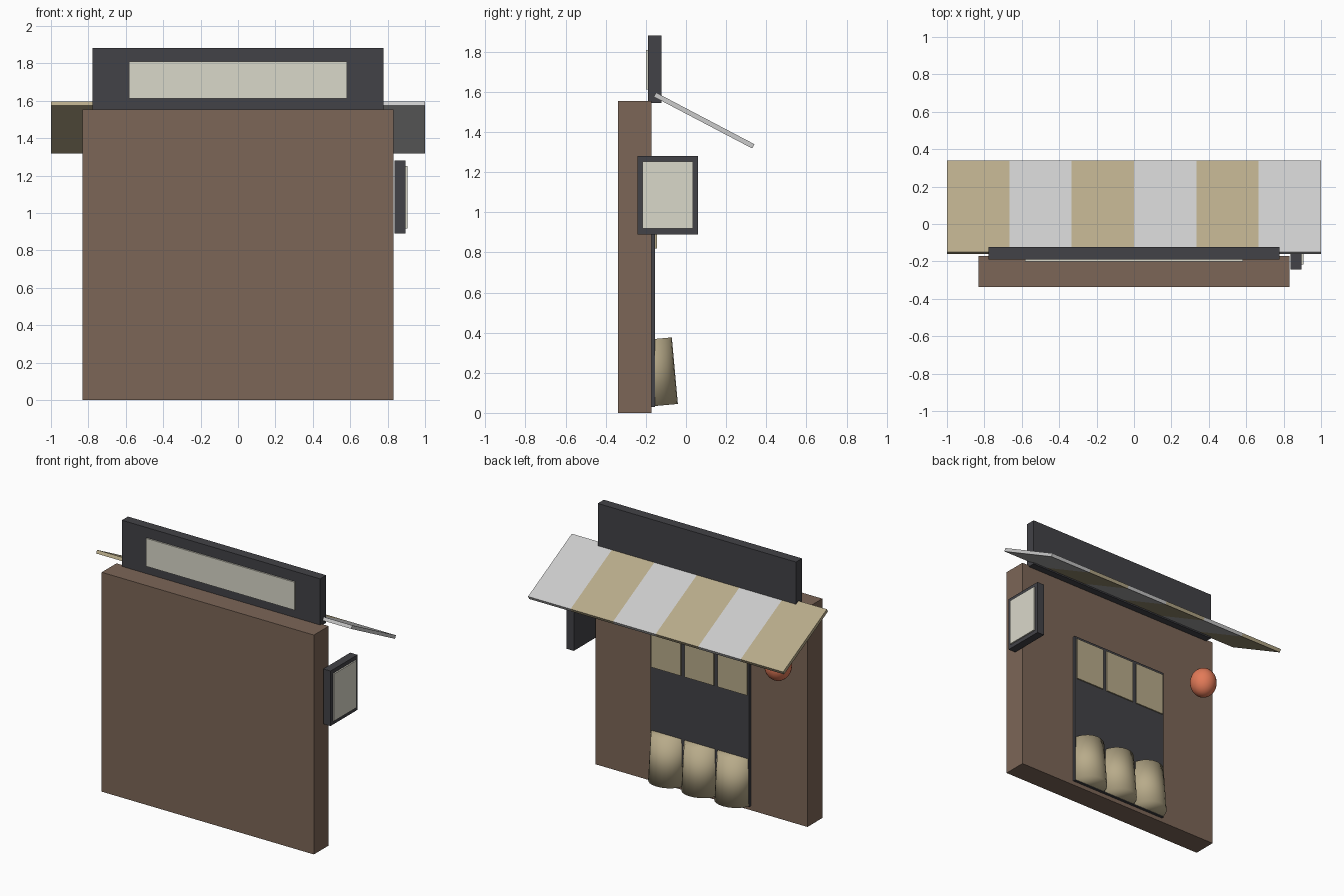
import bpy
from math import radians

if "Cube" in bpy.data.objects:
    bpy.data.objects.remove(bpy.data.objects["Cube"])


def lin(c):
    c /= 255
    return c / 12.92 if c <= 0.04045 else ((c + 0.055) / 1.055) ** 2.4


def material(name, r, g, b):
    m = bpy.data.materials.new(name)
    m.diffuse_color = (lin(r), lin(g), lin(b), 1)
    m.use_nodes = True
    m.node_tree.nodes["Principled BSDF"].inputs["Base Color"].default_value = m.diffuse_color
    return m


brown = material("brown_wall", 124, 102, 87)
dark = material("dark_frame", 66, 66, 71)
cream = material("cream_panel", 218, 216, 202)
tan = material("tan_cloth", 184, 171, 138)
white = material("white_cloth", 230, 229, 227)
orange = material("orange_lantern", 226, 122, 88)


def finish(name, mat):
    o = bpy.context.object
    o.name = name
    o.data.materials.append(mat)
    return o


def box(name, x, y, z, mat, rot=0):
    """Box from (min, max) ranges, tilted about x around its centre."""
    r = (x, y, z)
    bpy.ops.mesh.primitive_cube_add(size=1, location=[(a + b) / 2 for a, b in r],
                                    rotation=(rot, 0, 0))
    o = finish(name, mat)
    o.scale = [b - a for a, b in r]
    bpy.ops.object.transform_apply(location=False, rotation=False, scale=True)
    return o


# Wall
box("wall", (-0.832, 0.832), (-0.338, -0.172), (0, 1.555), brown)

# Roof sign with inset panel on the front
box("roof_sign", (-0.777, 0.777), (-0.19, -0.122), (1.545, 1.882), dark)
box("roof_sign_panel", (-0.582, 0.582), (-0.2, -0.185), (1.612, 1.81), cream)

# Side sign facing +x
box("side_sign", (0.838, 0.895), (-0.242, 0.06), (0.89, 1.28), dark)
box("side_sign_panel", (0.89, 0.905), (-0.217, 0.035), (0.918, 1.252), cream)

# Sloping striped awning
for i in range(6):
    x0 = -1 + i / 3
    box(f"awning_stripe_{i + 1}", (x0, x0 + 1 / 3), (-0.187, 0.367), (1.4455, 1.4695),
        white if i % 2 else tan, radians(-27.7))

# Doorway with three hanging cloths and three leaning barrels
box("door", (-0.388, 0.388), (-0.18, -0.154), (0.03, 1.145), dark)
for i, x in enumerate((-0.26, 0, 0.26)):
    box(f"door_cloth_{i + 1}", (x - 0.115, x + 0.115), (-0.16, -0.145), (0.82, 1.125), tan)
    bpy.ops.mesh.primitive_cylinder_add(vertices=24, radius=0.126, depth=0.333,
                                        location=(x, -0.181, 0.199),
                                        rotation=(radians(5.2), 0, 0))
    finish(f"barrel_{i + 1}", tan)
    bpy.ops.object.shade_smooth()

# Round paper lantern
bpy.ops.mesh.primitive_uv_sphere_add(segments=24, ring_count=16, radius=0.09,
                                     location=(-0.67, -0.075, 1.14))
lantern = finish("lantern", orange)
lantern.scale = (1, 1, 1.15)
bpy.ops.object.shade_smooth()
